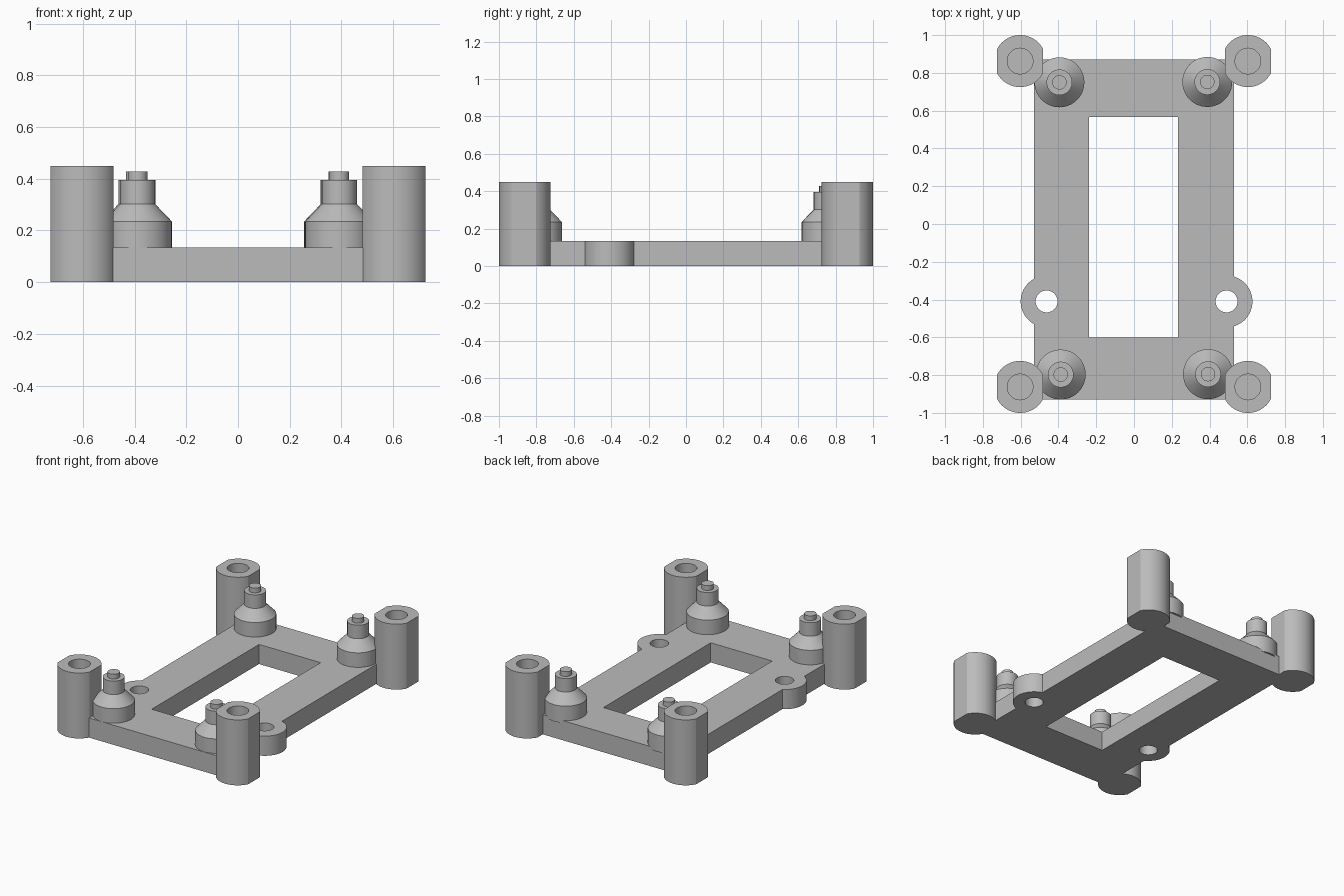
import bpy, bmesh
from math import sin, cos, acos, pi, radians

cube = bpy.data.objects.get("Cube")
if cube:
    bpy.data.objects.remove(cube, do_unlink=True)

grey = bpy.data.materials.new("plain grey")
grey.use_nodes = True
colour = (0.5, 0.5, 0.5, 1)
grey.diffuse_color = colour
grey.node_tree.nodes["Principled BSDF"].inputs["Base Color"].default_value = colour


def finish(obj):
    """Give the part its colour and smooth its round walls, keeping edges crisp."""
    obj.data.materials.clear()
    obj.data.materials.append(grey)
    bpy.ops.object.select_all(action='DESELECT')
    obj.select_set(True)
    bpy.context.view_layer.objects.active = obj
    bpy.ops.object.shade_smooth_by_angle(angle=radians(20))


def turned(name, x, y, profile, clip=1.0, segments=104):
    """Spin (radius, z) pairs into a closed solid; clip flattens the -x and +x sides."""
    bm = bmesh.new()
    rings = []
    for r, z in profile:
        ring = []
        for i in range(segments):
            a = 2 * pi * i / segments
            px = max(-clip, min(clip, r * cos(a)))
            ring.append(bm.verts.new((px, r * sin(a), z)))
        rings.append(ring)
    for low, high in zip(rings, rings[1:]):
        for i in range(segments):
            j = (i + 1) % segments
            bm.faces.new((low[i], low[j], high[j], high[i]))
    bm.faces.new(rings[0][::-1])
    bm.faces.new(rings[-1])
    bmesh.ops.recalc_face_normals(bm, faces=bm.faces)
    mesh = bpy.data.meshes.new(name)
    bm.to_mesh(mesh)
    bm.free()
    obj = bpy.data.objects.new(name, mesh)
    obj.location = (x, y, 0)
    bpy.context.collection.objects.link(obj)
    finish(obj)


def arc(cx, cy, r, start, end, steps):
    return [(cx + r * cos(start + (end - start) * i / steps),
             cy + r * sin(start + (end - start) * i / steps)) for i in range(steps + 1)]


# Base plate: outline with two ears, a window and two screw holes
THICK, HALF = 0.135, 0.53
FRONT, BACK = -0.93, 0.87
EAR_Y, EAR_R, HOLE_R = -0.41, 0.137, 0.058
RIGHT_EAR, LEFT_EAR = -0.463, 0.49
la = acos((HALF - LEFT_EAR) / EAR_R)
ra = acos((HALF + RIGHT_EAR) / EAR_R)
outline = [(-HALF, FRONT), (HALF, FRONT)]
outline += arc(LEFT_EAR, EAR_Y, EAR_R, -la, la, 32)
outline += [(HALF, BACK), (-HALF, BACK)]
outline += arc(RIGHT_EAR, EAR_Y, EAR_R, pi - ra, pi + ra, 32)
window = [(-0.237, -0.6), (0.232, -0.6), (0.232, 0.567), (-0.237, 0.567)]
holes = [arc(x, EAR_Y, HOLE_R, 0, 2 * pi, 48)[:-1] for x in (LEFT_EAR, RIGHT_EAR)]

curve = bpy.data.curves.new("base_plate", 'CURVE')
curve.dimensions = '2D'
curve.fill_mode = 'BOTH'
curve.extrude = THICK / 2
for loop in [outline, window] + holes:
    spline = curve.splines.new('POLY')
    spline.points.add(len(loop) - 1)
    for point, (x, y) in zip(spline.points, loop):
        point.co = (x, y, 0, 1)
    spline.use_cyclic_u = True
plate = bpy.data.objects.new("base_plate", curve)
plate.location.z = THICK / 2
bpy.context.collection.objects.link(plate)
bpy.ops.object.select_all(action='DESELECT')
plate.select_set(True)
bpy.context.view_layer.objects.active = plate
bpy.ops.object.convert(target='MESH')
plate = bpy.context.view_layer.objects.active
bm = bmesh.new()
bm.from_mesh(plate.data)
bmesh.ops.remove_doubles(bm, verts=bm.verts, dist=0.0001)
bmesh.ops.recalc_face_normals(bm, faces=bm.faces)
bm.to_mesh(plate.data)
bm.free()
finish(plate)

# Corner posts with flattened sides and a blind hole in the top
post = [(0.1375, 0), (0.1375, 0.45), (0.068, 0.45), (0.068, 0.15)]
for side, sx in (("left", 1), ("right", -1)):
    for end, sy in (("back", 1), ("front", -1)):
        turned(f"{end}_{side}_post", sx * 0.603, sy * 0.8625, post, clip=0.122)

# Stepped standoffs with a locating pin
standoff = [(0.132, 0.12), (0.132, 0.235), (0.068, 0.302), (0.068, 0.395),
            (0.038, 0.395), (0.038, 0.428)]
for name, x, y in (("back_right", -0.395, 0.75), ("back_left", 0.388, 0.752),
                   ("front_right", -0.388, -0.797), ("front_left", 0.392, -0.795)):
    turned(name + "_standoff", x, y, standoff)
